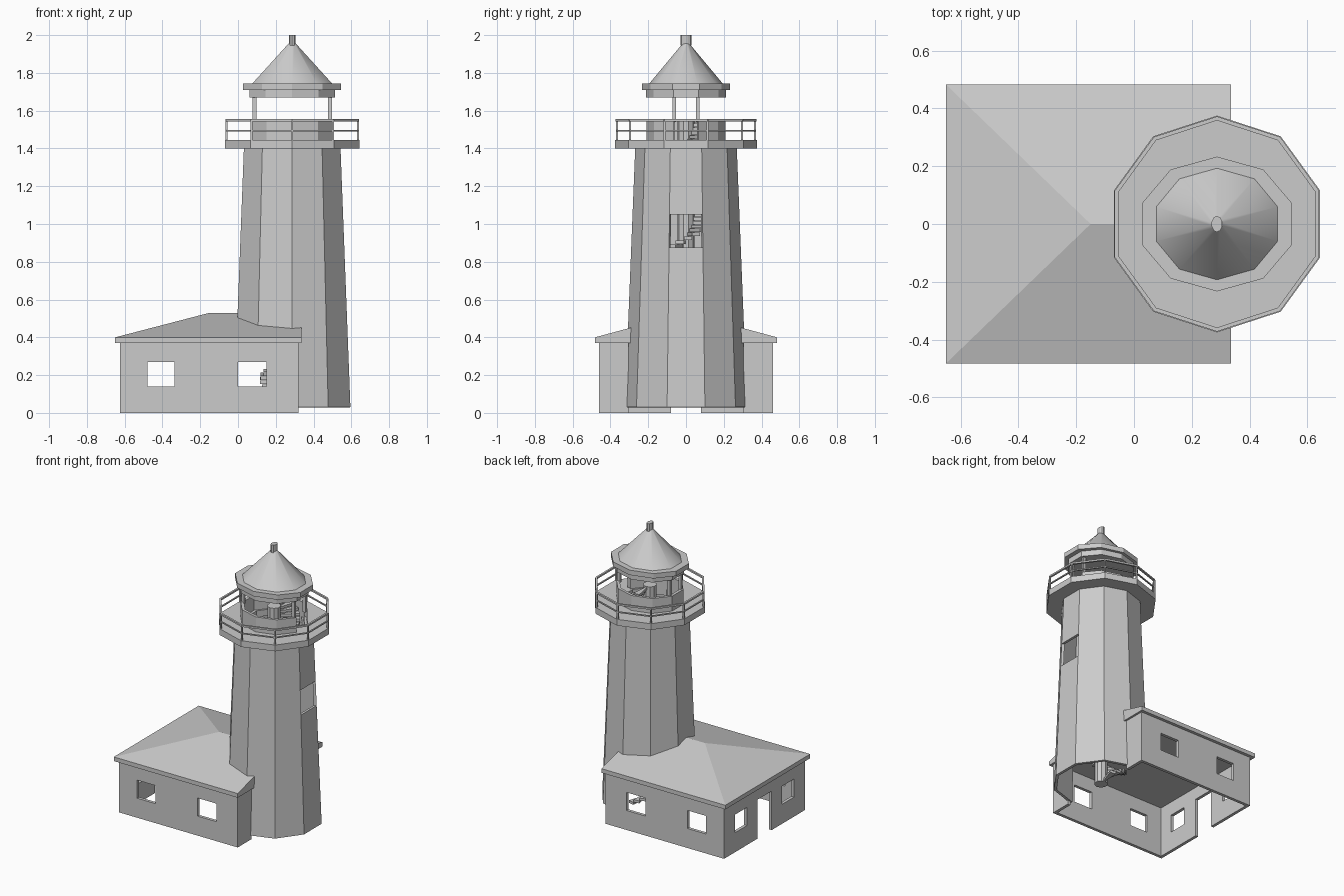
import bpy, bmesh, math

if "Cube" in bpy.data.objects:
    bpy.data.objects.remove(bpy.data.objects["Cube"])

CX, SIDES = 0.287, 10          # tower axis and facet count

stone = bpy.data.materials.new("plain_grey")
stone.diffuse_color = (0.6, 0.6, 0.6, 1)
stone.use_nodes = True
stone.node_tree.nodes["Principled BSDF"].inputs["Base Color"].default_value = stone.diffuse_color


def finish(name, bm, smooth=False):
    bmesh.ops.recalc_face_normals(bm, faces=bm.faces)
    me = bpy.data.meshes.new(name)
    for f in bm.faces:
        f.smooth = smooth
    bm.to_mesh(me)
    bm.free()
    me.materials.append(stone)
    ob = bpy.data.objects.new(name, me)
    bpy.context.collection.objects.link(ob)
    return ob


def add_box(bm, x0, x1, y0, y1, z0, z1):
    vs = bmesh.ops.create_cube(bm, size=1)["verts"]
    for v in vs:
        v.co.x = x1 if v.co.x > 0 else x0
        v.co.y = y1 if v.co.y > 0 else y0
        v.co.z = z1 if v.co.z > 0 else z0


def ring_point(r, k, sx=1.0):
    a = math.pi / 2 + k * 2 * math.pi / SIDES
    return CX + sx * r * math.cos(a), r * math.sin(a)


def revolve(name, profile, sx=1.0, loop=True, caps=False, skip=None, smooth=False):
    """Ten-sided sweep of an (r, z) profile about the tower axis."""
    bm = bmesh.new()
    rings = [[bm.verts.new((*ring_point(r, k, sx), z)) for k in range(SIDES)]
             for r, z in profile]
    n = len(rings)
    for i in range(n if loop else n - 1):
        a, b = rings[i], rings[(i + 1) % n]
        for k in range(SIDES):
            j = (k + 1) % SIDES
            f = bm.faces.new((a[k], a[j], b[j], b[k]))
            if skip and skip(f.calc_center_median()):
                bm.faces.remove(f)
    if caps:
        bm.faces.new(rings[0])
        bm.faces.new(rings[-1])
    return finish(name, bm, smooth)


def tube(name, r0, r1, z0, z1, sx=1.0, skip=None):
    return revolve(name, [(r0, z0), (r1, z0), (r1, z1), (r0, z1)], sx, skip=skip)


def drum(name, r0, r1, z0, z1, sx=1.0, smooth=False):
    return revolve(name, [(r0, z0), (r1, z1)], sx, loop=False, caps=not smooth,
                   smooth=smooth)


def apply_mod(ob, kind, **props):
    m = ob.modifiers.new("m", kind)
    for key, val in props.items():
        setattr(m, key, val)
    bpy.context.view_layer.objects.active = ob
    bpy.ops.object.modifier_apply(modifier=m.name)


def cut(ob, cutter):
    apply_mod(ob, 'BOOLEAN', object=cutter, operation='DIFFERENCE', solver='EXACT')
    bpy.data.objects.remove(cutter)


def cut_box(ob, *dims):
    bm = bmesh.new()
    add_box(bm, *dims)
    cut(ob, finish("cutter", bm))


# House walls, hollow and open at the bottom, joined to the tower
bm = bmesh.new()
add_box(bm, -0.625, 0.32, -0.46, 0.46, 0, 0.372)
walls = finish("house_walls", bm)
cut_box(walls, -0.603, 0.298, -0.438, 0.438, -0.1, 0.5)
cut_box(walls, 0.2, 0.4, -0.305, 0.305, -0.1, 0.5)
for x0, x1 in ((-0.48, -0.335), (0.0, 0.15)):          # front and back windows
    cut_box(walls, x0, x1, -0.6, 0.6, 0.14, 0.27)
for y0, y1 in ((-0.335, -0.2), (0.2, 0.335)):          # end windows
    cut_box(walls, -0.7, -0.55, y0, y1, 0.14, 0.27)
cut_box(walls, -0.7, -0.55, -0.08, 0.08, -0.1, 0.28)   # doorway

# House roof: hip at the far end, gable at the tower end
bm = bmesh.new()
x0, x1, y = -0.65, 0.335, 0.482
P = [bm.verts.new(c) for c in (
    (x0, -y, .37), (x1, -y, .37), (x1, y, .37), (x0, y, .37),
    (x0, -y, .40), (x1, -y, .40), (x1, y, .40), (x0, y, .40),
    (-0.15, 0, .53), (x1, 0, .53))]
for f in ((3, 2, 1, 0), (0, 1, 5, 4), (2, 3, 7, 6), (3, 0, 4, 7),
          (1, 2, 6, 9, 5), (4, 5, 9, 8), (6, 7, 8, 9), (7, 4, 8)):
    bm.faces.new([P[i] for i in f])
roof = finish("house_roof", bm)
cut(roof, drum("cutter", 0.300, 0.296, 0.2, 0.7))


# Tower shell: open to the house low down, with a window on the outer facet
def tower_gap(c):
    in_house = c.x < CX and c.z < 0.37
    window = c.x > CX + 0.26 and abs(c.y) < 0.02 and 0.87 < c.z < 1.05
    return in_house or window


def tower_r(z):
    return 0.324 + (0.269 - 0.324) * (z - 0.03) / 1.37


tower = revolve("tower", [(tower_r(z), z) for z in (0.03, 0.37, 0.875, 1.05, 1.40)],
                loop=False, skip=tower_gap)
apply_mod(tower, 'SOLIDIFY', thickness=0.02, offset=-1)

# Spiral stair around a central column
drum("stair_column", 0.045, 0.045, 0.03, 1.555)
bm = bmesh.new()
step, rise = math.radians(15), 0.0206
for i in range(74):
    a, z = math.radians(71) + i * step, 0.03 + i * rise
    quads = []
    for zz in (z, z + 0.018):
        quads.append([bm.verts.new((CX + r * math.cos(t), r * math.sin(t), zz))
                      for r, t in ((0.04, a), (0.17, a), (0.17, a + step), (0.04, a + step))])
    lo, hi = quads
    bm.faces.new(lo[::-1])
    bm.faces.new(hi)
    for k in range(4):
        j = (k + 1) % 4
        bm.faces.new((lo[k], lo[j], hi[j], hi[k]))
finish("spiral_steps", bm)

# Gallery deck and railing
tube("gallery_deck", 0.19, 0.375, 1.40, 1.445)
tube("top_rail", 0.358, 0.372, 1.543, 1.555)
tube("middle_rail", 0.360, 0.370, 1.490, 1.498)
bm = bmesh.new()
for k in range(SIDES):
    px, py = ring_point(0.366, k)
    add_box(bm, px - .005, px + .005, py - .005, py + .005, 1.44, 1.55)
finish("railing_posts", bm)

# Lantern room: low wall with a doorway, four posts, ceiling and eave
SX = 1.12
tube("lantern_wall", 0.188, 0.208, 1.445, 1.552, SX,
     skip=lambda c: c.x > CX + 0.15 and abs(c.y) < 0.02)
bm = bmesh.new()
for sx in (-1, 1):
    for sy in (-1, 1):
        px, py = CX + sx * 0.2, sy * 0.062
        add_box(bm, px - .011, px + .011, py - .009, py + .009, 1.54, 1.68)
finish("lantern_posts", bm)
drum("lantern_ceiling", 0.213, 0.213, 1.67, 1.712, SX)
drum("lantern_eave", 0.233, 0.233, 1.71, 1.745, 1.17)

# Smooth cone roof and finial
drum("lantern_roof", 0.193, 0.018, 1.745, 1.955, 1.144, smooth=True)
drum("finial", 0.028, 0.028, 1.945, 2.0, 0.68)
